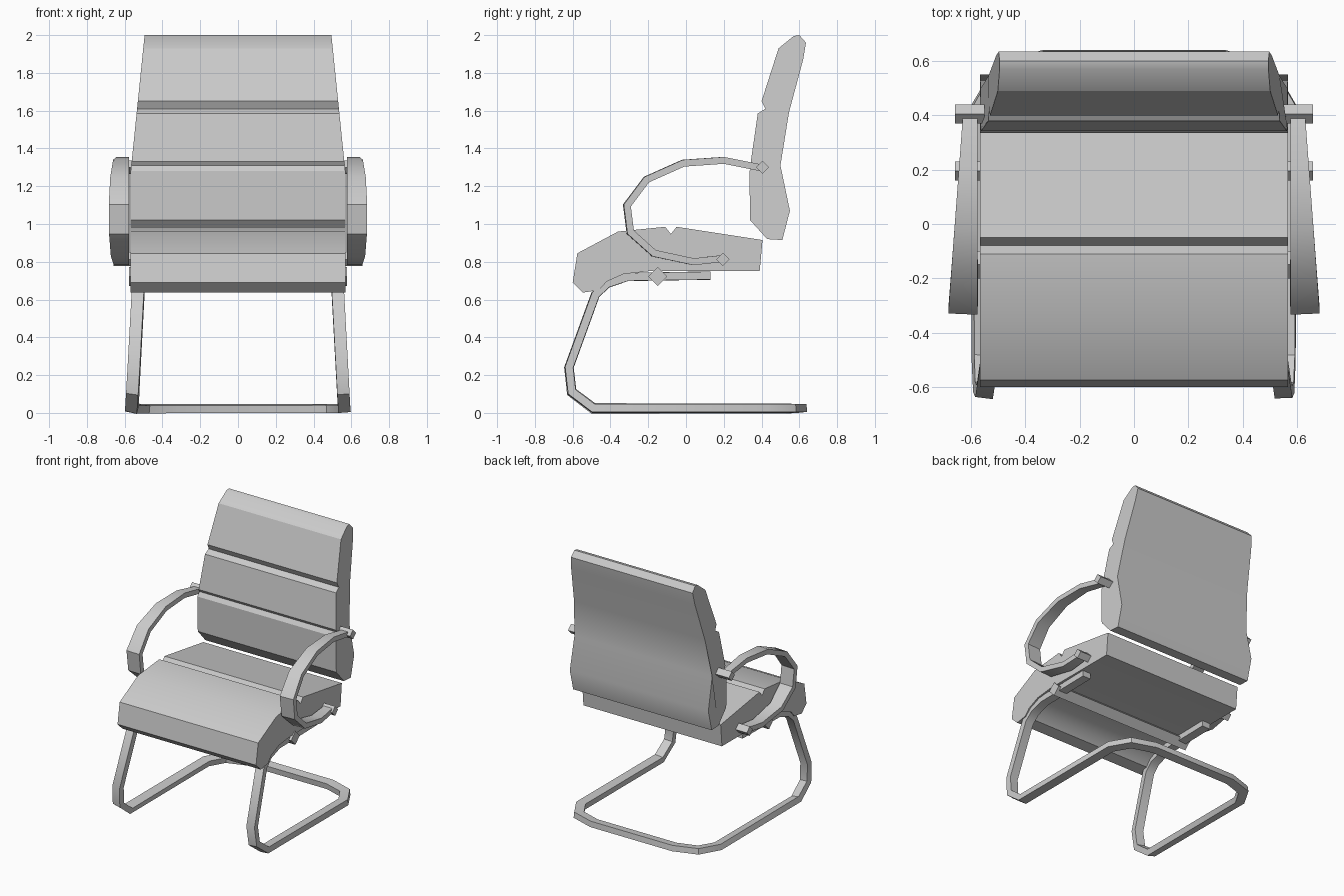
import bpy, bmesh, math
from mathutils import Vector

cube = bpy.data.objects.get("Cube")
if cube:
    bpy.data.objects.remove(cube, do_unlink=True)

grey = bpy.data.materials.new("light_grey")
grey.use_nodes = True
colour = (0.6, 0.6, 0.6, 1)
grey.diffuse_color = colour
grey.node_tree.nodes["Principled BSDF"].inputs["Base Color"].default_value = colour


def finish(name, bm, smooth=True):
    bmesh.ops.recalc_face_normals(bm, faces=bm.faces)
    mesh = bpy.data.meshes.new(name)
    bm.to_mesh(mesh)
    bm.free()
    mesh.materials.append(grey)
    obj = bpy.data.objects.new(name, mesh)
    bpy.context.collection.objects.link(obj)
    if smooth:
        bpy.ops.object.select_all(action='DESELECT')
        obj.select_set(True)
        bpy.context.view_layer.objects.active = obj
        bpy.ops.object.shade_smooth_by_angle(angle=math.radians(32))
    return obj


def skin(bm, rings):
    """Join rings of vertices into a capped tube."""
    n = len(rings[0])
    for a, b in zip(rings, rings[1:]):
        for i in range(n):
            j = (i + 1) % n
            bm.faces.new((a[i], a[j], b[j], b[i]))
    bm.faces.new(rings[0])
    bm.faces.new(rings[-1][::-1])


def prism(name, profile, half_width, x_range=None, smooth=True):
    """Stretch a side profile across x; half_width is a rule on z."""
    bm = bmesh.new()
    lo, hi = x_range or (-1, 1)
    rings = [[bm.verts.new((s * half_width(z), y, z)) for y, z in profile]
             for s in (lo, hi)]
    skin(bm, rings)
    return finish(name, bm, smooth)


def sweep(name, path, widths, thick):
    """Sweep a flat bar along a path with mitred bends."""
    bm = bmesh.new()
    pts = [Vector(p) for p in path]
    rings, across = [], Vector((1, 0, 0))
    for i, p in enumerate(pts):
        d1 = (p - pts[i - 1]).normalized() if i else (pts[1] - p).normalized()
        d2 = (pts[i + 1] - p).normalized() if i < len(pts) - 1 else d1
        t = (d1 + d2).normalized()
        across = (across - t * across.dot(t)).normalized()
        up = t.cross(across)
        bend = (d2 - d1).normalized()
        stretch = 1 / t.dot(d1) - 1
        ring = []
        for a, b in ((-1, -1), (1, -1), (1, 1), (-1, 1)):
            o = across * a * widths[i] / 2 + up * b * thick / 2
            ring.append(bm.verts.new(p + o + bend * o.dot(bend) * stretch))
        rings.append(ring)
    skin(bm, rings)
    return finish(name, bm)


# Seat cushion with a groove across the top
seat = [(-0.60, 0.69), (-0.575, 0.845), (-0.36, 0.96), (-0.11, 0.985),
        (-0.08, 0.947), (-0.05, 0.985), (0.405, 0.915), (0.39, 0.75),
        (-0.20, 0.75), (-0.33, 0.735), (-0.42, 0.695), (-0.46, 0.65),
        (-0.545, 0.637)]
prism("seat", seat, lambda z: 0.568)

# Backrest, tapering above the armrests
back = [(0.51, 0.915), (0.55, 1.07), (0.50, 1.31), (0.545, 1.59),
        (0.62, 1.87), (0.635, 1.96), (0.60, 2.0), (0.57, 1.995),
        (0.49, 1.93), (0.40, 1.65), (0.42, 1.61), (0.38, 1.585),
        (0.343, 1.33), (0.355, 1.31), (0.335, 1.28), (0.34, 1.02),
        (0.43, 0.92)]
prism("backrest", back, lambda z: 0.568 - 0.102 * max(0, z - 1.28))

# Cantilever frame: one bar from seat to floor, around the back and up again
side = [(0.13, 0.727), (-0.31, 0.72), (-0.42, 0.683), (-0.48, 0.625),
        (-0.62, 0.24), (-0.605, 0.11), (-0.49, 0.023)]
half = [(0.563 - 0.054 * z, y, z) for y, z in side]
half += [(0.563, 0.43, 0.023), (0.49, 0.555, 0.023), (0.33, 0.607, 0.023)]
loop = half + [(-x, y, z) for x, y, z in reversed(half)]
sweep("frame", loop, [0.065] * len(loop), 0.042)


def diamond(y, z, r):
    return [(y - r, z), (y, z + r), (y + r, z), (y, z - r)]


# Bar across the underside of the seat
prism("under_seat_bar", diamond(-0.15, 0.722, 0.05), lambda z: 0.576, smooth=False)

# Armrests that widen towards the front, with their mounting pegs
arm = [(0.40, 1.297), (0.20, 1.337), (-0.015, 1.322), (-0.21, 1.235),
       (-0.313, 1.098), (-0.295, 0.957), (-0.17, 0.845), (0.04, 0.80),
       (0.20, 0.818)]
for label, s in (("left", 1), ("right", -1)):
    outer = [0.66 - 0.075 * y for y, z in arm]
    path = [(s * (x + 0.576) / 2, y, z) for x, (y, z) in zip(outer, arm)]
    sweep(label + "_armrest", path, [x - 0.576 for x in outer], 0.036)
    for place, y, z in (("upper", 0.405, 1.30), ("lower", 0.195, 0.813)):
        prism(f"{label}_{place}_peg", diamond(y, z, 0.035), lambda h: 1,
              (s * 0.55, s * 0.66), smooth=False)
